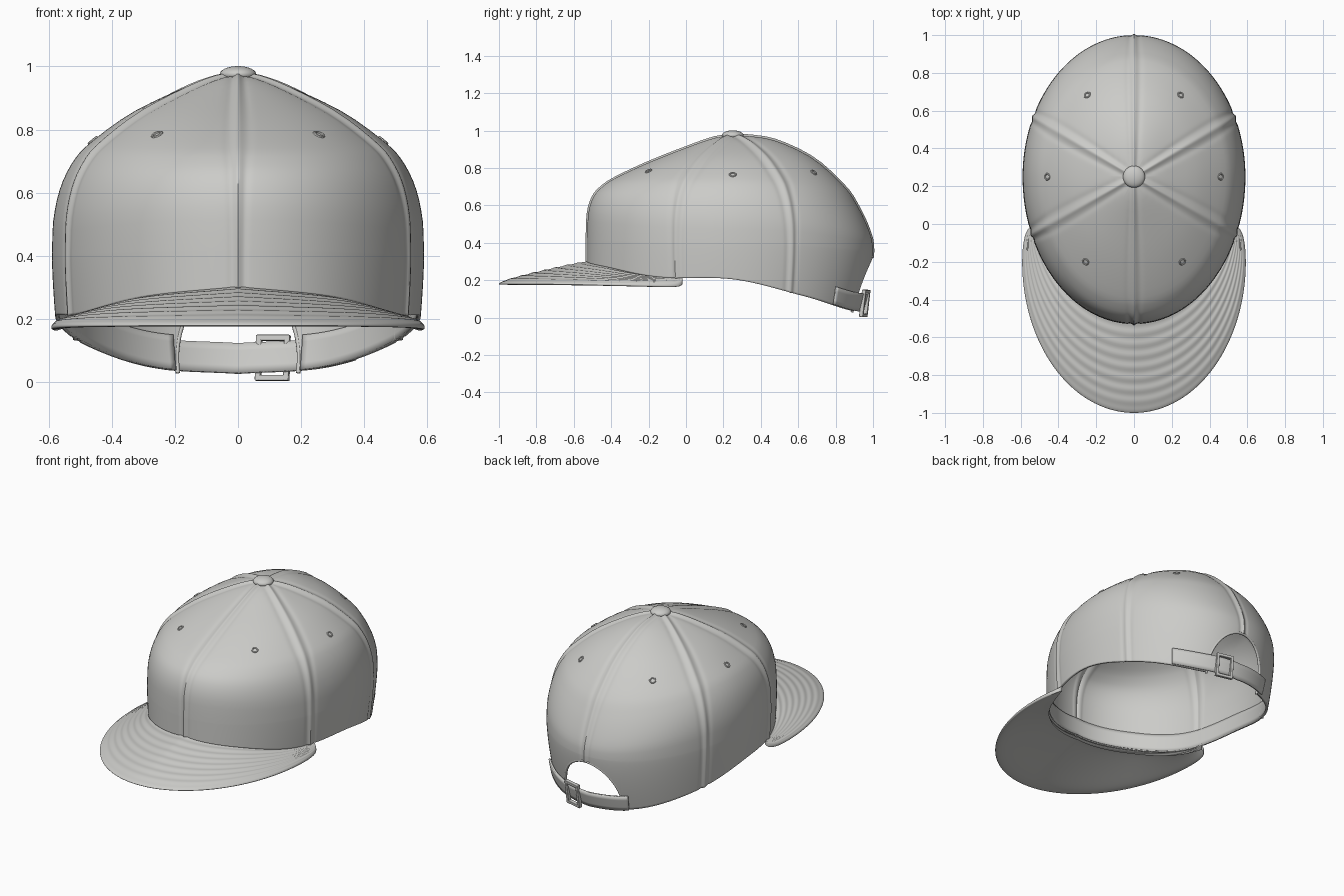
import bpy, bmesh, math
from math import sin, cos, pi, sqrt, radians, exp
from mathutils import Vector, Matrix

if "Cube" in bpy.data.objects:
    bpy.data.objects.remove(bpy.data.objects["Cube"])

grey = bpy.data.materials.new("warm grey cloth")
grey.use_nodes = True
grey.diffuse_color = (0.6, 0.6, 0.58, 1)
grey.node_tree.nodes["Principled BSDF"].inputs["Base Color"].default_value = (0.6, 0.6, 0.58, 1)


def spline(vals, t):
    """Smooth interpolation of evenly spaced values, t in 0..1."""
    n = len(vals) - 1
    k = min(int(t * n), n - 1)
    f = t * n - k
    b, c = vals[k], vals[k + 1]
    a = vals[k - 1] if k > 0 else 2 * b - c
    d = vals[k + 2] if k + 2 <= n else 2 * c - b
    return b + 0.5 * f * (c - a + f * (2 * a - 5 * b + 4 * c - d + f * (3 * (b - c) + d - a)))


# Crown heights at shared radii, plus the lower rim from back to front
RADII = [0, .13, .32, .58, .80, .89, .955, .992, 1]
FRONT = [.975, .962, .91, .83, .75, .705, .65, .56, .42]
SIDE = [.975, .965, .925, .85, .755, .695, .615, .515, .40]
BACK = [.975, .972, .945, .85, .70, .60, .50, .42, .36]
RIM = [.025, .045, .12, .205, .215, .27, .30]
SEAMS = [0, radians(65), radians(113), pi]


def fold(phi):
    return abs((phi + pi) % (2 * pi) - pi)


def rim(phi):
    return spline(RIM, fold(phi) / pi)


def place(phi, r, z):
    ry = 0.75 if cos(phi) > 0 else 0.78
    return Vector((0.59 * r * sin(phi), 0.25 + ry * r * cos(phi), z))


def height(phi, t):
    s, c = spline(SIDE, t), cos(phi)
    return s + (spline(BACK if c > 0 else FRONT, t) - s) * c * c


def wall(phi, z, out=0.0):
    """Point on the lower crown wall at height z, pushed outward by out."""
    drop = max(height(phi, 1) - z, 0) / 0.33
    k = 0.04 + (0.045 if cos(phi) > 0 else -0.04) * cos(phi) ** 2
    return place(phi, 1 - k * drop ** 1.5 + out / 0.68, z)


def arch(x):
    return 0.05 + 0.27 * sqrt(max(1 - (x / 0.2) ** 2, 0))


def crown(phi, u):
    if u <= 1:
        p = place(phi, spline(RADII, u), height(phi, u))
    else:
        low = rim(phi)
        x = 0.56 * sin(phi)
        if cos(phi) > 0 and abs(x) < 0.2:
            low = arch(x)
        top = height(phi, 1)
        p = wall(phi, top + (low - top) * (u - 1))
    # stitched seam ridges between the six panels
    r = min(u, 1) * 0.62
    gap = min(abs(fold(phi) - s) for s in SEAMS) * r
    axis = (p - Vector((0, 0.25, 0.3))).normalized()
    return p + axis * (0.007 * exp(-(gap / 0.009) ** 2) - 0.003 * exp(-((gap - 0.022) / 0.009) ** 2))


def finish(ob, angle=40):
    ob.data.materials.clear()
    ob.data.materials.append(grey)
    bpy.ops.object.select_all(action='DESELECT')
    ob.select_set(True)
    bpy.context.view_layer.objects.active = ob
    bpy.ops.object.shade_smooth_by_angle(angle=radians(angle))


def surface(name, f, cols, rows, wrap=False, thick=0.0):
    """Grid surface from f(column, row), optionally thickened inward."""
    bm = bmesh.new()
    g = [[bm.verts.new(f(a, b)) for b in rows] for a in cols]
    n = len(cols)
    for i in range(n if wrap else n - 1):
        p, q = g[i], g[(i + 1) % n]
        for j in range(len(rows) - 1):
            bm.faces.new((p[j], q[j], q[j + 1], p[j + 1]))
    bmesh.ops.remove_doubles(bm, verts=bm.verts, dist=1e-5)
    if not thick:
        bmesh.ops.recalc_face_normals(bm, faces=bm.faces)
    me = bpy.data.meshes.new(name)
    bm.to_mesh(me)
    bm.free()
    ob = bpy.data.objects.new(name, me)
    bpy.context.collection.objects.link(ob)
    if thick:
        mod = ob.modifiers.new("thickness", 'SOLIDIFY')
        mod.thickness, mod.offset = thick, -1
    finish(ob)
    return ob


def steps(a, b, n):
    return [a + (b - a) * i / n for i in range(n + 1)]


# Crown with the rear opening, inner sweatband
surface("crown", crown, steps(0, 2 * pi, 480)[:-1], steps(0, 2, 50), wrap=True, thick=0.012)
surface("sweatband", lambda a, v: wall(a, rim(a) + 0.004 + 0.11 * v, -0.016),
        steps(0.38, 2 * pi - 0.38, 160), steps(0, 1, 5), thick=0.008)

# Binding around the rear opening
curve = bpy.data.curves.new("opening_binding", 'CURVE')
curve.dimensions, curve.bevel_depth, curve.bevel_resolution = '3D', 0.008, 2
path = curve.splines.new('POLY')
path.points.add(40)
for pt, a in zip(path.points, steps(-0.08, pi + 0.08, 40)):
    pt.co = (*wall(math.asin(0.2 * cos(a) / 0.56), 0.05 + 0.27 * sin(a), -0.006), 1)
binding = bpy.data.objects.new("opening_binding", curve)
bpy.context.collection.objects.link(binding)
curve.materials.append(grey)


# Brim: closed cross-section swept around the front, with stitch rows on top
def brim(a, s):
    w = 1 - abs(s)
    w = 1 - (1 - w) ** 1.0
    phi = pi - a * radians(69)
    inner = wall(phi, rim(phi), -0.012)
    inner.z -= 0.012
    th = a * radians(104)
    outer = Vector((0.592 * sin(th), -0.2 - 0.8 * cos(th), 0.18 - 0.012 * a ** 4))
    reach = w * sqrt(max(1 - abs(a) ** 40, 0))
    p = inner.lerp(outer, reach)
    p.z = inner.z + (outer.z - inner.z) * reach ** 1.15
    half = 0.015 * sqrt(max(1 - w ** 10, 0))
    if s < 0:
        p.z += half + 0.002 * cos(w * 16 * pi) * (1 - w ** 8) * (1 - a ** 8)
    else:
        p.z -= half
    return p


ends = [sin(t) for t in steps(-pi / 2, pi / 2, 140)]
rows = [-1 + sin(t * pi / 2) for t in steps(0, 1, 70)]
surface("brim", brim, ends, rows + [-r for r in reversed(rows[:-1])])

# Rear strap with its free end lying over the crown
surface("strap", lambda a, v: wall(a, rim(a) + 0.095 * (1 - v), 0.016),
        steps(-0.43, 0.72, 50), steps(0, 1, 4), thick=0.012)


def box(name, size, matrix):
    bpy.ops.mesh.primitive_cube_add(size=1)
    ob = bpy.context.object
    ob.name = name
    ob.data.transform(matrix @ Matrix.Diagonal((*size, 1)))
    mod = ob.modifiers.new("soft edge", 'BEVEL')
    mod.width, mod.segments = 0.003, 2
    finish(ob)


# Buckle frame and prong, aligned with the strap
phi = math.asin(0.107 / 0.55)
frame = Matrix.Translation(wall(phi, 0.076, 0.018)) @ Matrix.Rotation(-phi * 1.2, 4, 'Z') @ Matrix.Rotation(-0.12, 4, 'X')
for i, side in enumerate((-1, 1)):
    box(f"buckle_post_{i}", (0.018, 0.022, 0.146), frame @ Matrix.Translation((side * 0.046, 0, 0)))
    box(f"buckle_rail_{i}", (0.11, 0.022, 0.018), frame @ Matrix.Translation((0, 0, side * 0.064)))

# Eyelets, one per panel
for side in (-1, 1):
    for name, ang, u in (("back", 36, .445), ("middle", 90, .485), ("front", 143, .45)):
        a = side * radians(ang)
        p = crown(a, u)
        n = (crown(a + 0.02, u) - p).cross(crown(a, u + 0.01) - p).normalized()
        bpy.ops.mesh.primitive_torus_add(major_radius=0.015, minor_radius=0.005,
                                         major_segments=20, minor_segments=8)
        ob = bpy.context.object
        ob.name = f"eyelet_{name}_{'left' if side > 0 else 'right'}"
        ob.data.transform(Matrix.Translation(p) @ n.to_track_quat('Z', 'Y').to_matrix().to_4x4())
        finish(ob)

# Top button
bpy.ops.mesh.primitive_uv_sphere_add(segments=32, ring_count=16, radius=1)
button = bpy.context.object
button.name = "top_button"
button.data.transform(Matrix.Translation((0, 0.25, 0.975)) @ Matrix.Diagonal((0.058, 0.058, 0.026, 1)))
finish(button)
